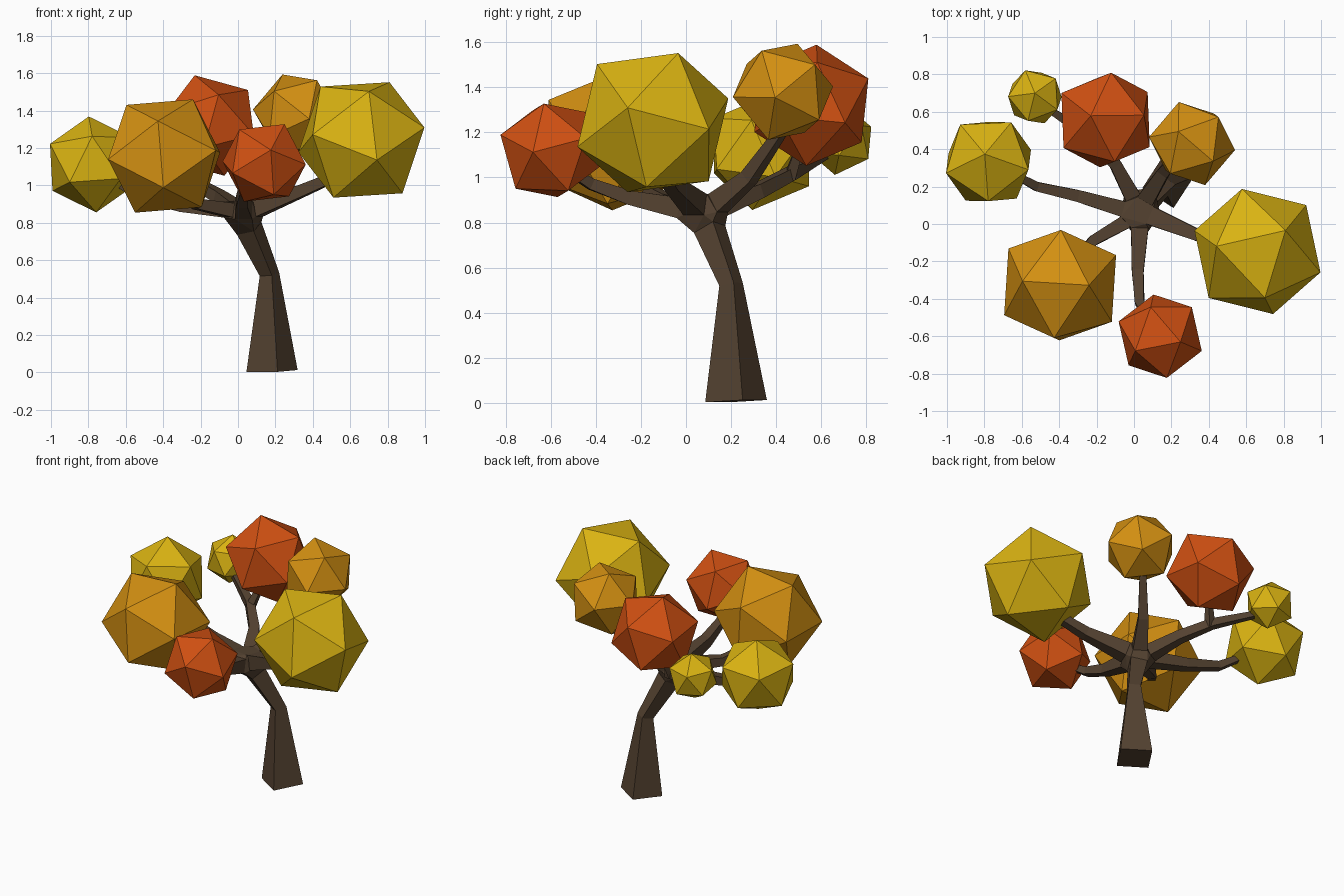
import bpy, bmesh, math
from mathutils import Vector, Matrix

if "Cube" in bpy.data.objects:
    bpy.data.objects.remove(bpy.data.objects["Cube"], do_unlink=True)


def material(name, rgb):
    m = bpy.data.materials.new(name)
    m.use_nodes = True
    m.diffuse_color = (*rgb, 1)
    m.node_tree.nodes["Principled BSDF"].inputs["Base Color"].default_value = (*rgb, 1)
    return m


bark = material("brown bark", (0.088, 0.054, 0.030))
yellow = material("yellow leaves", (0.70, 0.45, 0.006))
orange = material("orange leaves", (0.66, 0.28, 0.006))
red = material("red leaves", (0.63, 0.08, 0.006))


def finish(name, bm, mat):
    bmesh.ops.recalc_face_normals(bm, faces=bm.faces)
    mesh = bpy.data.meshes.new(name)
    bm.to_mesh(mesh)
    bm.free()
    mesh.materials.append(mat)
    obj = bpy.data.objects.new(name, mesh)
    bpy.context.collection.objects.link(obj)
    return obj


def ring(center, direction, radius, angle):
    # four points around a direction
    d = direction.normalized()
    ref = Vector((0, 1, 0)) if d.z > 0.8 else Vector((0, 0, 1))
    side = ref.cross(d).normalized()
    up = d.cross(side)
    turns = [math.radians(angle + 90 * k) for k in range(4)]
    return [center + radius * (math.cos(t) * side + math.sin(t) * up) for t in turns]


def limb(name, path, radii, angle=45):
    # four-sided tapering tube; returns its first and last rings
    pts = [Vector(p) for p in path]
    bm = bmesh.new()
    rings = []
    for i, p in enumerate(pts):
        d = pts[min(i + 1, len(pts) - 1)] - pts[max(i - 1, 0)]
        rings.append(ring(p, d, radii[i], angle))
    loops = [[bm.verts.new(v) for v in r] for r in rings]
    for a, b in zip(loops, loops[1:]):
        for k in range(4):
            n = (k + 1) % 4
            bm.faces.new((a[k], a[n], b[n], b[k]))
    bm.faces.new(loops[0])
    bm.faces.new(loops[-1])
    finish(name, bm, bark)
    return rings[0], rings[-1]


def leaf_ball(name, center, radius, vertex, neighbour, mat):
    # icosahedron turned so one corner and its neighbour point as given
    z = Vector(vertex).normalized()
    x = Vector(neighbour)
    x = (x - z * x.dot(z)).normalized()
    turn = Matrix((x, z.cross(x), z)).transposed().to_4x4()
    bm = bmesh.new()
    bmesh.ops.create_icosphere(bm, subdivisions=1, radius=radius,
                               matrix=Matrix.Translation(center) @ turn)
    finish(name, bm, mat)


# trunk
hub_points = limb("trunk", [(0.182, 0.222, 0.008), (0.168, 0.2, 0.525), (0.06, 0.105, 0.77)],
                  [0.14, 0.054, 0.075], 12)[1]

# branches
branches = {
    "left_branch": ([(0.10, 0.04, 0.88), (0.34, -0.06, 0.97), (0.55, -0.12, 1.06)], [0.07, 0.045, 0.035]),
    "front_branch": ([(0.03, -0.03, 0.865), (0.02, -0.25, 0.91), (0.03, -0.42, 0.97), (0.08, -0.52, 1.03)],
                     [0.065, 0.045, 0.035, 0.025]),
    "right_branch": ([(-0.06, 0.08, 0.87), (-0.30, 0.15, 0.89), (-0.52, 0.20, 0.94), (-0.65, 0.27, 1.02)],
                     [0.06, 0.045, 0.035, 0.025]),
    "front_right_branch": ([(-0.03, 0.02, 0.865), (-0.22, -0.09, 0.90), (-0.34, -0.24, 0.98)],
                           [0.055, 0.04, 0.03]),
    "back_right_branch": ([(-0.01, 0.15, 0.87), (-0.10, 0.32, 0.94), (-0.24, 0.47, 1.02), (-0.48, 0.63, 1.11)],
                          [0.06, 0.045, 0.038, 0.025]),
    "back_left_branch": ([(0.07, 0.14, 0.885), (0.16, 0.28, 1.0), (0.28, 0.42, 1.20)],
                         [0.065, 0.045, 0.03]),
}
for name, (path, radii) in branches.items():
    hub_points = hub_points + limb(name, path, radii)[0]
limb("branch_fork", [(-0.23, 0.46, 1.0), (-0.19, 0.5, 1.12)], [0.035, 0.025])

# knot joining the trunk and branches
bm = bmesh.new()
for p in hub_points:
    bm.verts.new(p)
hull = bmesh.ops.convex_hull(bm, input=bm.verts)
loose = set(hull["geom_interior"] + hull["geom_unused"])
bmesh.ops.delete(bm, geom=[v for v in loose if isinstance(v, bmesh.types.BMVert)], context="VERTS")
finish("branch_knot", bm, bark)

# leaf balls
leaf_ball("left_leaves", (0.66, -0.147, 1.243), 0.361,
          (0.332, -0.11, 0.065), (0.156, 0.109, 0.307), yellow)
leaf_ball("front_right_leaves", (-0.395, -0.327, 1.157), 0.34,
          (0.298, 0.16, 0.018), (0.158, 0, 0.308), orange)
leaf_ball("back_leaves", (-0.152, 0.556, 1.32), 0.281,
          (0.03, 0.255, 0.12), (-0.08, 0.02, 0.268), red)
leaf_ball("right_leaves", (-0.778, 0.334, 1.112), 0.26,
          (-0.02, 0.04, 0.257), (0.225, -0.051, 0.112), yellow)
leaf_ball("front_leaves", (0.14, -0.6, 1.12), 0.236,
          (0.223, -0.079, -0.008), (0.039, -0.222, 0.068), red)
leaf_ball("back_left_leaves", (0.31, 0.43, 1.38), 0.234,
          (-0.23, 0.035, 0.026), (-0.077, 0.064, 0.208), orange)
leaf_ball("back_right_leaves", (-0.53, 0.68, 1.17), 0.16,
          (0, 0.02, 0.16), (-0.05, 0.14, 0.07), yellow)
